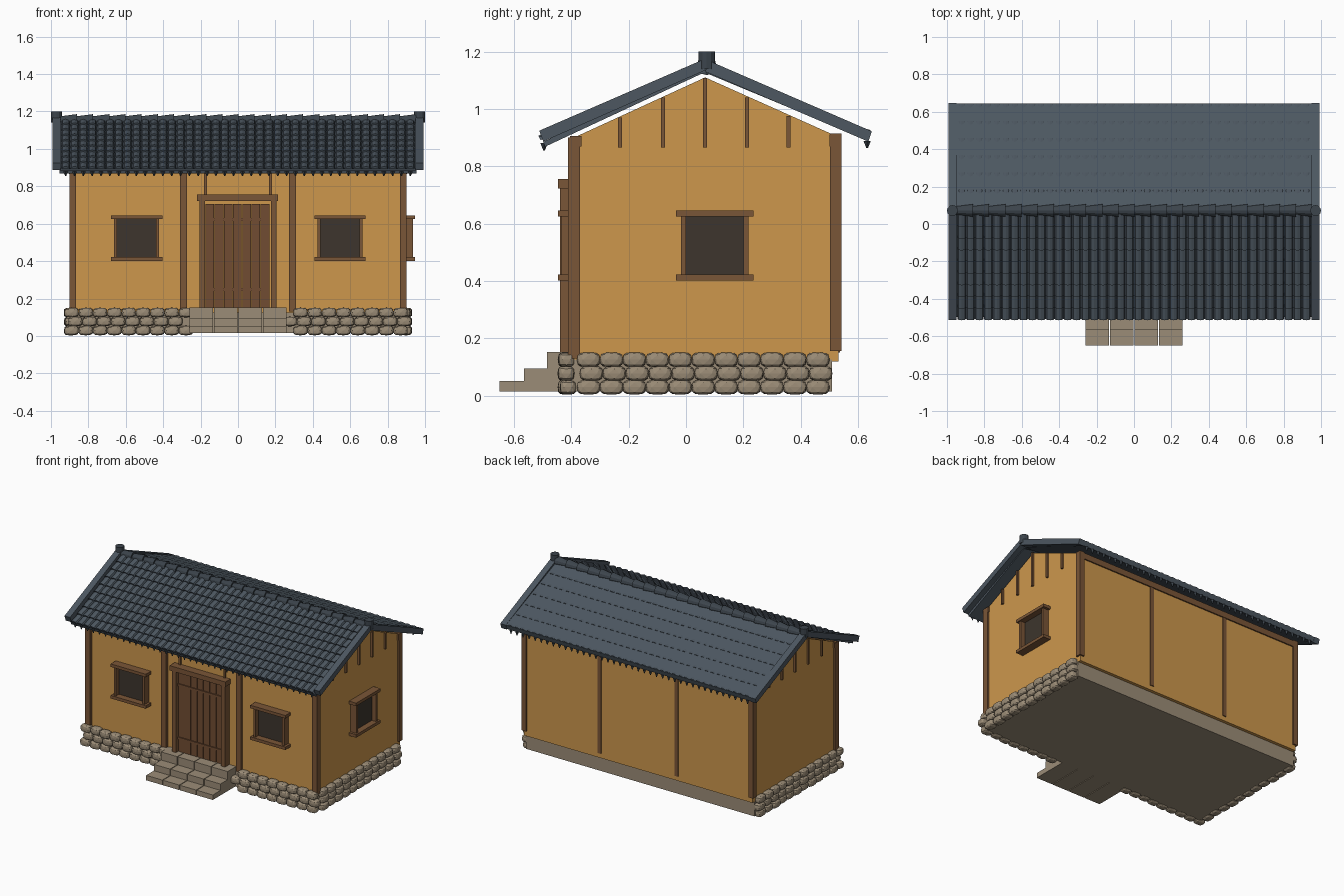
import bpy, bmesh, math, random
from mathutils import Vector, Matrix

if "Cube" in bpy.data.objects:
    bpy.data.objects.remove(bpy.data.objects["Cube"])

random.seed(4)


def material(name, rgb):
    m = bpy.data.materials.new(name)
    m.diffuse_color = (*rgb, 1)
    m.use_nodes = True
    m.node_tree.nodes["Principled BSDF"].inputs["Base Color"].default_value = m.diffuse_color
    return m


PLASTER = material("ochre plaster", (0.61, 0.31, 0.073))
STONE = material("grey stone", (0.33, 0.265, 0.185))
WOOD = material("brown timber", (0.195, 0.092, 0.038))
DOOR = material("dark door wood", (0.165, 0.073, 0.032))
PANE = material("dark window", (0.047, 0.036, 0.026))
SLATE = material("slate roof", (0.074, 0.096, 0.120))
RIDGE = material("dark ridge tile", (0.045, 0.058, 0.072))


def finish(bm, name, mat):
    bmesh.ops.recalc_face_normals(bm, faces=bm.faces)
    me = bpy.data.meshes.new(name)
    bm.to_mesh(me)
    bm.free()
    me.materials.append(mat)
    ob = bpy.data.objects.new(name, me)
    bpy.context.collection.objects.link(ob)
    return ob


def boxes(name, mat, spans):
    """One object from boxes given as (x0, x1, y0, y1, z0, z1)."""
    bm = bmesh.new()
    for x0, x1, y0, y1, z0, z1 in spans:
        mid = Matrix.Translation(((x0 + x1) / 2, (y0 + y1) / 2, (z0 + z1) / 2))
        bmesh.ops.create_cube(bm, size=1, matrix=mid @ Matrix.Diagonal((x1 - x0, y1 - y0, z1 - z0, 1)))
    return finish(bm, name, mat)


def prism(name, mat, profile, spans):
    """Extrude a (y, z) profile along x over each (x0, x1) span."""
    bm = bmesh.new()
    for x0, x1 in spans:
        f = bm.faces.new([bm.verts.new((x0, y, z)) for y, z in profile])
        ext = bmesh.ops.extrude_face_region(bm, geom=[f])
        bmesh.ops.translate(bm, vec=(x1 - x0, 0, 0),
                            verts=[v for v in ext["geom"] if isinstance(v, bmesh.types.BMVert)])
    return finish(bm, name, mat)


# Stone base and steps
boxes("foundation", STONE, [(-0.89, 0.89, -0.40, 0.51, 0.015, 0.125)])
steps = []
for i in range(4):
    x = -0.26 + i * 0.131
    for y0, y1, z in ((-0.65, -0.565, 0.05), (-0.565, -0.485, 0.095), (-0.485, -0.39, 0.152)):
        steps.append((x, x + 0.126, y0, y1, 0.015, z))
boxes("entrance_steps", STONE, steps)

# Rounded stones along front and both sides
bm = bmesh.new()


def stone(x, y, z, sx, sy, sz):
    new = bmesh.ops.create_icosphere(bm, subdivisions=2, radius=1)["verts"]
    for v in new:
        c = [math.copysign(abs(a) ** 0.6, a) for a in v.co]
        v.co = Vector((x + c[0] * sx, y + c[1] * sy, z + c[2] * sz))


for row in range(3):
    z = 0.029 + row * 0.048
    off = 0.02 * (row % 2)
    for i in range(24):
        x = -0.89 + off + i * 0.0765
        if abs(x) > 0.27:
            stone(x, -0.415 + random.uniform(-0.005, 0.005), z, 0.039, 0.029, 0.026)
    for i in range(11):
        for s in (-1, 1):
            stone(s * (0.897 + random.uniform(-0.005, 0.005)), -0.34 + off / 2 + i * 0.08, z,
                  0.03, 0.041, 0.026)
finish(bm, "foundation_stones", STONE)

# Walls and gables
boxes("walls", PLASTER, [(-0.89, 0.89, -0.39, 0.532, 0.118, 0.87)])
prism("gable_walls", PLASTER, [(-0.38, 0.865), (0.525, 0.865), (0.525, 0.905), (0.067, 1.11), (-0.38, 0.905)],
      [(-0.89, -0.865), (0.865, 0.89)])

# Timber posts, beams and gable battens
posts = []
for s in (-1, 1):
    for a, b in ((0.865, 0.902), (0.272, 0.31)):
        x0, x1 = sorted((s * a, s * b))
        posts.append((x0, x1, -0.412, -0.37, 0.13, 0.90))
    x0, x1 = sorted((s * 0.865, s * 0.902))
    posts.append((x0, x1, 0.503, 0.542, 0.155, 0.915))
    posts.append((s * 0.3 - 0.013, s * 0.3 + 0.013, 0.52, 0.538, 0.15, 0.87))
boxes("posts", WOOD, posts)
boxes("eave_beams", WOOD, [(-0.9, 0.9, -0.405, -0.365, 0.868, 0.905), (-0.9, 0.9, 0.5, 0.541, 0.868, 0.91)])
boxes("gable_battens", WOOD, [
    (min(s * 0.88, s * 0.903), max(s * 0.88, s * 0.903), y - 0.007, y + 0.007, 0.865, z)
    for s in (-1, 1)
    for y, z in ((-0.23, 0.97), (-0.08, 1.04), (0.067, 1.108), (0.212, 1.04), (0.358, 0.975))])

# Door with planks, rails and frame
boxes("door_planks", DOOR, [(-0.174 + i * 0.0492, -0.174 + i * 0.0492 + 0.046, -0.415, -0.385, 0.15, 0.705)
                            for i in range(7)])
boxes("door_rails", DOOR, [(-0.174, 0.168, -0.422, -0.41, z, z + 0.016) for z in (0.24, 0.615)])
boxes("door_frame", WOOD, [(-0.207, -0.176, -0.44, -0.38, 0.152, 0.725), (0.176, 0.207, -0.44, -0.38, 0.152, 0.725),
                           (-0.22, 0.215, -0.447, -0.38, 0.722, 0.756)])
boxes("door_studs", WOOD, [(s * 0.174 - 0.007, s * 0.174 + 0.007, -0.402, -0.385, 0.755, 0.87) for s in (-1, 1)])

# Windows: two on the front, one on the right side
panes, frames = [], []
for cx in (-0.542, 0.545):
    panes.append((cx - 0.107, cx + 0.107, -0.402, -0.385, 0.42, 0.63))
    for z in (0.402, 0.624):
        frames.append((cx - 0.137, cx + 0.137, -0.447, -0.385, z, z + 0.021))
    for s in (-1, 1):
        frames.append((cx + s * 0.112 - 0.008, cx + s * 0.112 + 0.008, -0.435, -0.385, 0.41, 0.635))
panes.append((0.885, 0.902, -0.002, 0.202, 0.42, 0.63))
for z in (0.402, 0.624):
    frames.append((0.885, 0.945, -0.035, 0.235, z, z + 0.021))
for y in (-0.009, 0.209):
    frames.append((0.885, 0.935, y - 0.009, y + 0.009, 0.41, 0.635))
boxes("window_panes", PANE, panes)
boxes("window_frames", WOOD, frames)

# Roof slabs
prism("front_roof", SLATE, [(-0.492, 0.868), (-0.498, 0.885), (0.065, 1.15), (0.07, 1.13)], [(-0.955, 0.955)])
prism("back_roof", SLATE, [(0.635, 0.89), (0.645, 0.922), (0.075, 1.155), (0.07, 1.125)], [(-0.96, 0.96)])


# Rows of arched tiles down a slope
def tiles(name, mat, eave, top, rows, cols, width, lift_low, lift_high, arch):
    bm = bmesh.new()
    e, t = Vector((0, *eave)), Vector((0, *top))
    up = Vector((0, -(t - e).z, (t - e).y)).normalized()
    if up.z < 0:
        up = -up
    for r in range(rows):
        low, high = e.lerp(t, r / rows), e.lerp(t, min(1, (r + 1.1) / rows))
        for c in range(cols):
            x = -0.945 + (c + 0.5) * 1.89 / cols
            rings = []
            for p, lift in ((low, lift_low), (high, lift_high)):
                rings.append([bm.verts.new(p + Vector((x - width * math.cos(a), 0, 0))
                                           + up * (lift + arch * math.sin(a)))
                              for a in (i * math.pi / 4 for i in range(5))])
            for i in range(4):
                bm.faces.new((rings[0][i], rings[0][i + 1], rings[1][i + 1], rings[1][i]))
            bm.faces.new(rings[0])
    return finish(bm, name, mat)


tiles("front_tiles", SLATE, (-0.505, 0.886), (0.055, 1.148), 9, 40, 0.0235, 0.006, -0.004, 0.017)
tiles("back_tiles", SLATE, (0.642, 0.922), (0.09, 1.148), 6, 40, 0.018, 0.0, -0.02, 0.005)

# Small drip ends below both eaves
bm = bmesh.new()
for y, z in ((-0.495, 0.868), (0.632, 0.876)):
    for i in range(40):
        x = -0.945 + (i + 0.5) * 1.89 / 40
        bmesh.ops.create_cone(bm, cap_ends=True, segments=4, radius1=0.003, radius2=0.013, depth=0.025,
                              matrix=Matrix.Translation((x, y, z)))
finish(bm, "eave_drips", RIDGE)

# Raised verge tiles at the gable ends
ENDS = [(-0.993, -0.95), (0.95, 0.993)]
prism("front_verges", SLATE, [(-0.498, 0.886), (-0.512, 0.924), (0.055, 1.17), (0.068, 1.135)], ENDS)
prism("back_verges", SLATE, [(0.636, 0.886), (0.648, 0.922), (0.08, 1.168), (0.067, 1.13)], ENDS)

# Ridge of overlapping tapered tiles, with end caps
bm = bmesh.new()
N = 22
for i in range(N):
    x = -0.95 + (i + 0.5) * 1.9 / N
    bmesh.ops.create_cone(bm, cap_ends=True, segments=12, radius1=0.022, radius2=0.034, depth=1.9 / N + 0.006,
                          matrix=Matrix.Translation((x, 0.072, 1.152)) @ Matrix.Rotation(math.pi / 2, 4, "Y"))
ridge = finish(bm, "ridge_tiles", RIDGE)
bm = bmesh.new()
for s in (-1, 1):
    bmesh.ops.create_cone(bm, cap_ends=True, segments=12, radius1=0.029, radius2=0.029, depth=0.06,
                          matrix=Matrix.Translation((s * 0.971, 0.072, 1.17)))
finish(bm, "ridge_end_caps", RIDGE)
